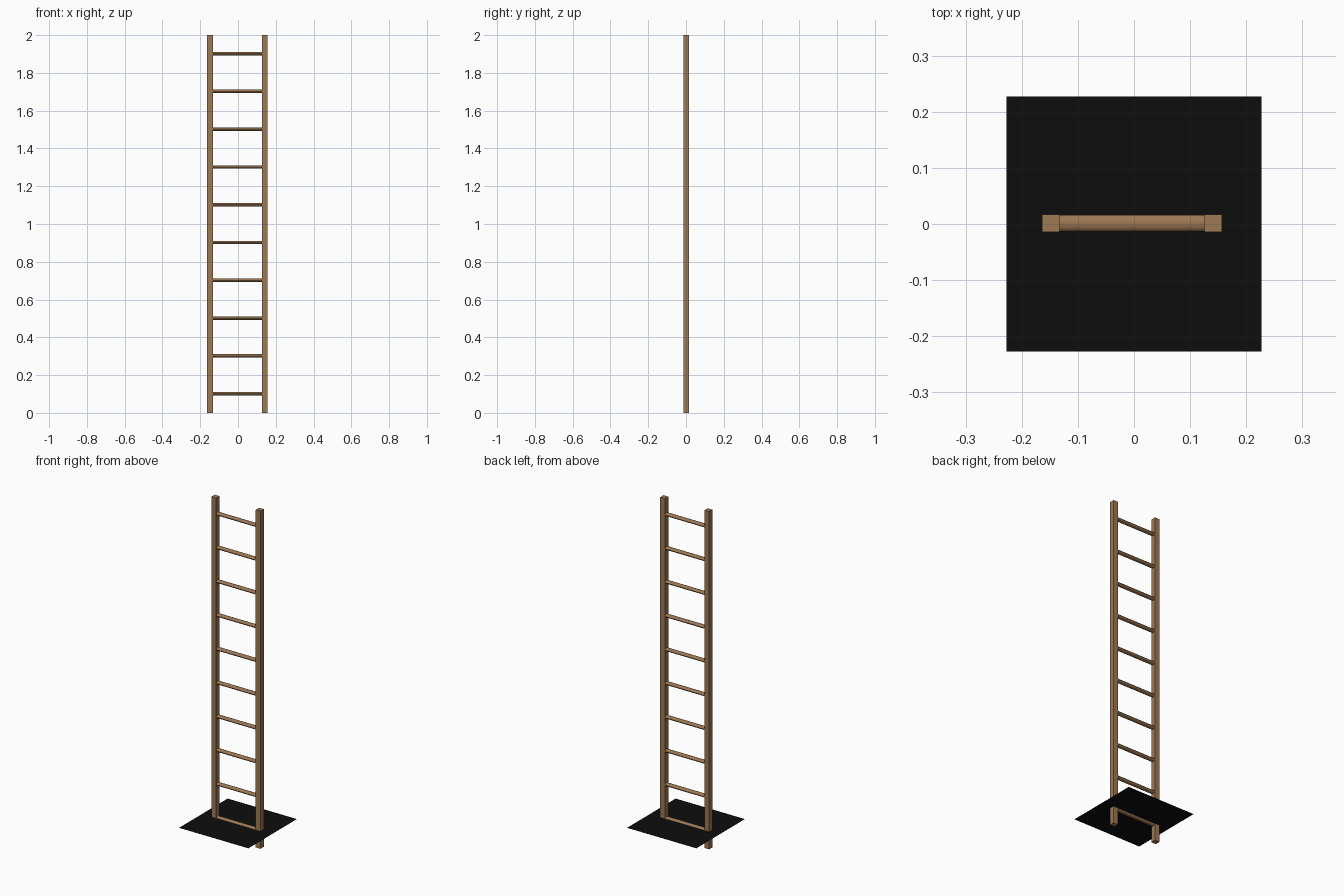
import bpy, math

if "Cube" in bpy.data.objects:
    bpy.data.objects.remove(bpy.data.objects["Cube"])

CX, CY = -0.0035, 0.0015      # ladder sits slightly off the base centre
RAIL = 0.031                  # square rail width
RAIL_OFFSET = 0.145           # rail centre from ladder centre


def material(name, rgb):
    m = bpy.data.materials.new(name)
    m.diffuse_color = (*rgb, 1)
    m.use_nodes = True
    m.node_tree.nodes["Principled BSDF"].inputs["Base Color"].default_value = m.diffuse_color
    return m


wood = material("brown wood", (0.34, 0.188, 0.088))
black = material("black", (0.004, 0.004, 0.004))


def finish(name, mat):
    ob = bpy.context.object
    ob.name = name
    ob.data.materials.append(mat)
    bpy.ops.object.transform_apply(location=False, rotation=True, scale=True)
    return ob


# Two square side rails
for side, s in (("left", -1), ("right", 1)):
    bpy.ops.mesh.primitive_cube_add(size=1, location=(CX + s * RAIL_OFFSET, CY, 1))
    bpy.context.object.scale = (RAIL, RAIL, 2)
    finish(side + "_rail", wood)

# Ten flattened round rungs, evenly spaced
for i in range(10):
    bpy.ops.mesh.primitive_cylinder_add(
        vertices=16, radius=1, depth=2 * RAIL_OFFSET - RAIL + 0.004,
        location=(CX, CY, 0.102 + 0.2 * i), rotation=(0, math.pi / 2, 0))
    # local x becomes height, local y stays depth
    bpy.context.object.scale = (0.009, 0.0148, 1)
    finish(f"rung_{i + 1}", wood)
    bpy.ops.object.shade_smooth_by_angle()

# Thin black sheet around the lowest rung
bpy.ops.mesh.primitive_plane_add(size=0.454, location=(0, 0, 0.103))
finish("base_sheet", black)
